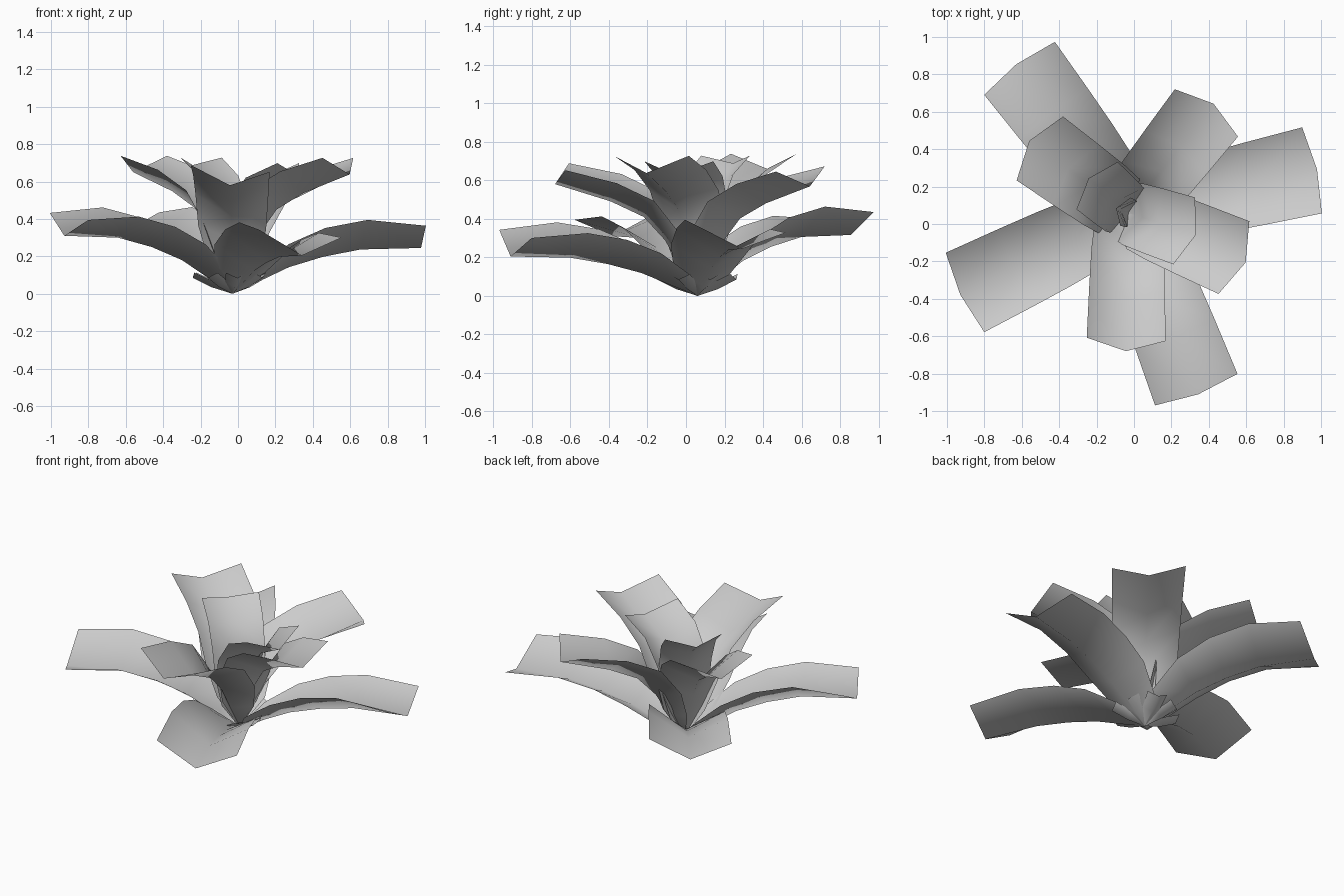
import bpy
from math import cos, sin, radians
from mathutils import Vector

cube = bpy.data.objects.get("Cube")
if cube:
    bpy.data.objects.remove(cube)

grey = bpy.data.materials.new("petal_grey")
grey.use_nodes = True
colour = (0.6, 0.6, 0.6, 1)
grey.diffuse_color = colour
grey.node_tree.nodes["Principled BSDF"].inputs["Base Color"].default_value = colour

ROOT = Vector((-0.03, 0.06, 0))

# Keel profiles as (distance from the root, height)
OUTER = [(0, 0), (.12, .07), (.3, .18), (.48, .25), (.68, .3), (1, .31)]
MIDDLE = [(0, 0), (.09, .15), (.17, .29), (.28, .41), (.45, .49), (.74, .58)]
INNER = [(0, 0), (.04, .14), (.08, .29), (.12, .42), (.2, .53), (.38, .62)]
BUD = [(0, 0), (.02, .1), (.04, .2), (.05, .3), (.06, .38), (.07, .45)]
SEPAL = [(0, 0), (.1, .035), (.19, .085)]

# Width and fold depth along a petal, as fractions
WIDTH = [.03, .62, .86, .92, .96, 1]
FOLD = [.03, .65, 1, 1.2, 1.2, .9]


def petal(name, profile, angle, half, depth, reach=1, lift=1, tilt=0, notch=0):
    """Sheet folded in a V along its keel, curving outward from the root."""
    a = radians(angle)
    out, side = Vector((cos(a), sin(a), 0)), Vector((-sin(a), cos(a), 0))
    keel = [ROOT + out * r * reach + Vector((0, 0, z * lift)) for r, z in profile]
    last = len(keel) - 1
    verts, faces = [], []
    for i, p in enumerate(keel):
        along = (keel[min(i + 1, last)] - keel[max(i - 1, 0)]).normalized()
        normal = along.cross(side)
        if normal.z < 0:
            normal.negate()
        k = round(i * 5 / last)
        for s in (-1, 0, 1):
            fold = abs(s) * depth * FOLD[k] * (1 - tilt * s)
            v = p + side * s * half * WIDTH[k] + normal * fold
            if i == last:
                v -= out * notch * abs(s)
            verts.append(v)
    for i in range(last):
        for j in range(2):
            b = i * 3 + j
            faces.append((b, b + 3, b + 4, b + 1))
    mesh = bpy.data.meshes.new(name)
    mesh.from_pydata(verts, [], faces)
    mesh.materials.append(grey)
    for f in mesh.polygons:
        f.use_smooth = True
    obj = bpy.data.objects.new(name, mesh)
    bpy.context.collection.objects.link(obj)


# Outer ring: angle, reach, lift, fold depth
for i, (a, r, h, d) in enumerate([(127, .995, 1.02, .112), (13, 1.035, .79, .112),
                                  (-69, 1.04, .66, .13), (206, 1, 1, .115)]):
    petal(f"outer_petal_{i + 1}", OUTER, a, .236, d, r, h, .18, .025)

# Middle ring: angle, reach, lift, tilt
for i, (a, r, h, t) in enumerate([(52, 1, .98, -.15), (144, .885, 1.12, 0),
                                  (269, 1, 1, .2), (-23, .92, 1.1, 0)]):
    petal(f"middle_petal_{i + 1}", MIDDLE, a, .211, .105, r, h, t, .035)

# Inner petals and curled bud
petal("inner_petal_1", INNER, 139, .168, .055, .74, 1.11, 0, .03)
petal("inner_petal_2", INNER, -18, .188, .09, 1, 1.01, 0, .03)
petal("bud", BUD, 160, .08, .06)

# Small sepals under the flower
for i in range(7):
    petal(f"sepal_{i + 1}", SEPAL, 20 + i * 360 / 7, .06, .035, 1 + .12 * (i % 2))
